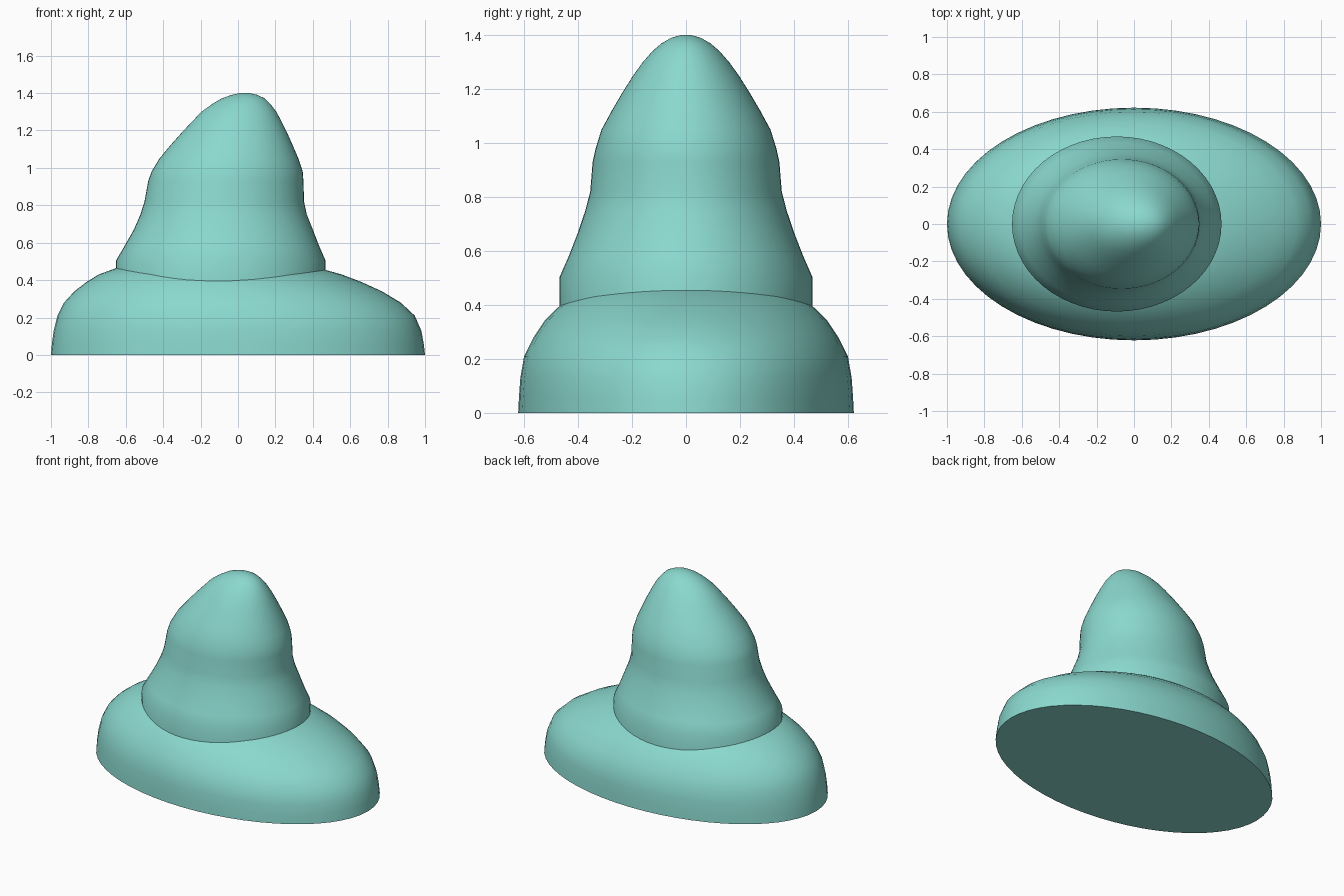
import bpy, bmesh, math

teal = bpy.data.materials.new("pale teal")
teal.diffuse_color = (0.255, 0.69, 0.62, 1)

SEGMENTS = 56


def loft(name, rings):
    """Stack of ellipses: (z, x_min, x_max, y_radius), capped at both ends."""
    bm = bmesh.new()
    loops = []
    for z, x0, x1, ry in rings:
        cx, rx = (x0 + x1) / 2, (x1 - x0) / 2
        loops.append([bm.verts.new((cx + rx * math.cos(a), ry * math.sin(a), z))
                      for a in (2 * math.pi * i / SEGMENTS for i in range(SEGMENTS))])
    for low, high in zip(loops, loops[1:]):
        for i in range(SEGMENTS):
            j = (i + 1) % SEGMENTS
            bm.faces.new((low[i], low[j], high[j], high[i]))
    bm.faces.new(loops[0][::-1])
    bm.faces.new(loops[-1])
    mesh = bpy.data.meshes.new(name)
    bm.to_mesh(mesh)
    bm.free()
    mesh.materials.append(teal)
    obj = bpy.data.objects.new(name, mesh)
    bpy.context.collection.objects.link(obj)
    bpy.ops.object.select_all(action='DESELECT')
    obj.select_set(True)
    bpy.context.view_layer.objects.active = obj
    bpy.ops.object.shade_smooth_by_angle(angle=math.radians(45))
    return obj


# Wide oval cushion, leaning slightly to the left
loft("base", [
    (0.00, -1.00, 1.00, 0.622),
    (0.06, -0.995, 0.993, 0.619),
    (0.13, -0.985, 0.98, 0.614),
    (0.21, -0.965, 0.945, 0.60),
    (0.28, -0.93, 0.87, 0.565),
    (0.34, -0.875, 0.77, 0.525),
    (0.39, -0.81, 0.66, 0.475),
    (0.43, -0.745, 0.555, 0.425),
    (0.465, -0.65, 0.43, 0.36),
    (0.49, -0.50, 0.28, 0.26),
    (0.50, -0.30, 0.10, 0.13),
])

# Bell-shaped crown, its peak leaning to the right
loft("crown", [
    (0.33, -0.652, 0.468, 0.468),
    (0.505, -0.652, 0.468, 0.468),
    (0.58, -0.608, 0.435, 0.435),
    (0.67, -0.557, 0.40, 0.40),
    (0.75, -0.522, 0.368, 0.373),
    (0.82, -0.500, 0.353, 0.355),
    (0.93, -0.480, 0.350, 0.346),
    (0.98, -0.462, 0.346, 0.335),
    (1.05, -0.420, 0.323, 0.313),
    (1.12, -0.362, 0.293, 0.275),
    (1.19, -0.300, 0.262, 0.234),
    (1.25, -0.243, 0.232, 0.196),
    (1.30, -0.196, 0.205, 0.160),
    (1.34, -0.140, 0.175, 0.125),
    (1.37, -0.090, 0.145, 0.090),
    (1.39, -0.035, 0.105, 0.055),
    (1.40, 0.010, 0.060, 0.020),
])
